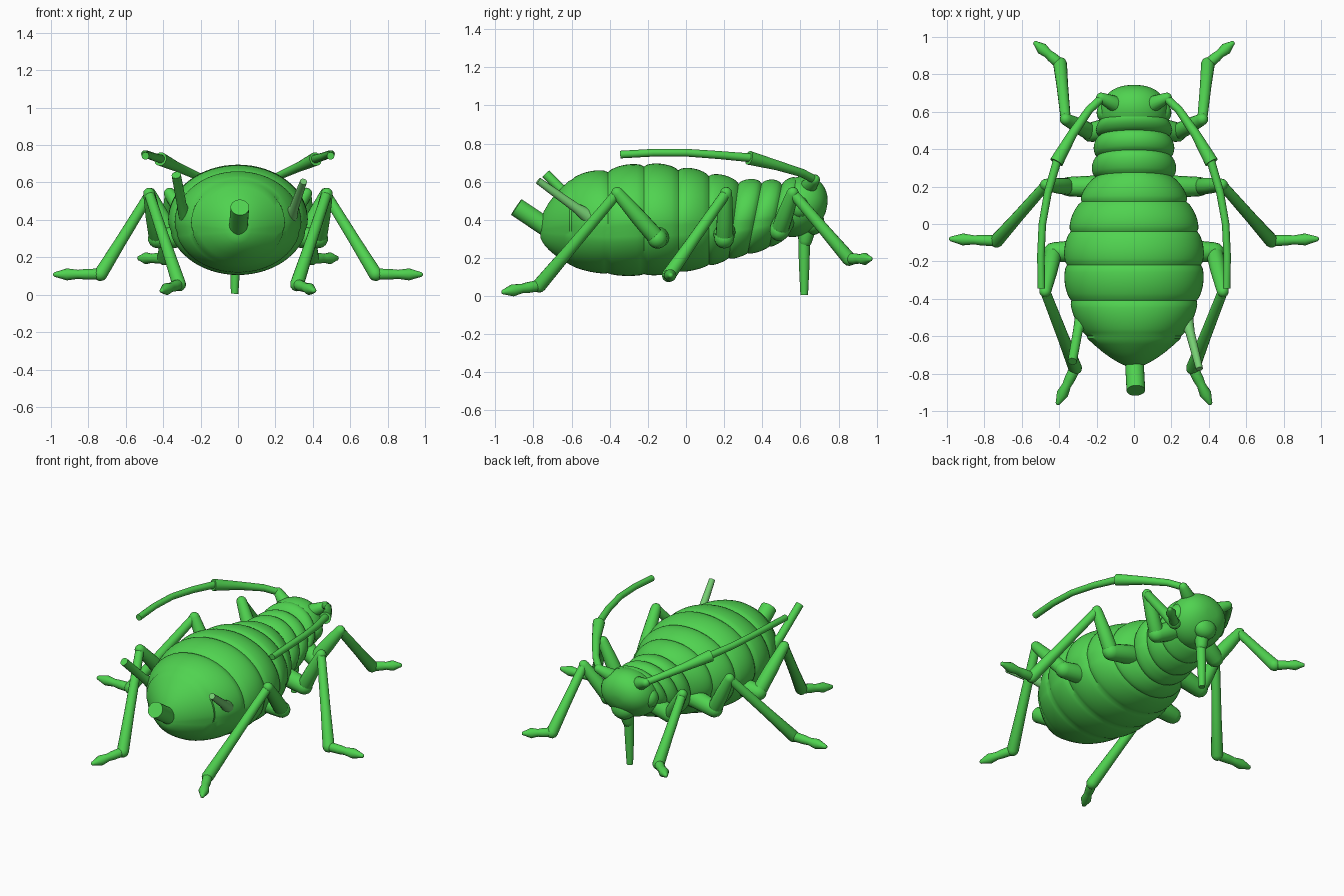
import bpy, bmesh, math
from mathutils import Vector

cube = bpy.data.objects.get("Cube")
if cube:
    bpy.data.objects.remove(cube, do_unlink=True)


def make_material(name, rgb):
    mat = bpy.data.materials.new(name)
    mat.use_nodes = True
    mat.diffuse_color = (*rgb, 1)
    mat.node_tree.nodes["Principled BSDF"].inputs["Base Color"].default_value = (*rgb, 1)
    return mat


GREEN = make_material("leaf green", (0.08, 0.65, 0.08))
PALE = make_material("pale green", (0.18, 0.62, 0.17))


def loft(name, rings, mat=GREEN):
    """Skin a list of closed rings and cap both ends."""
    bm = bmesh.new()
    loops = [[bm.verts.new(p) for p in ring] for ring in rings]
    n = len(loops[0])
    for a, b in zip(loops, loops[1:]):
        for i in range(n):
            j = (i + 1) % n
            bm.faces.new((a[i], a[j], b[j], b[i]))
    bm.faces.new(loops[0])
    bm.faces.new(loops[-1])
    bmesh.ops.recalc_face_normals(bm, faces=bm.faces)
    mesh = bpy.data.meshes.new(name)
    bm.to_mesh(mesh)
    bm.free()
    obj = bpy.data.objects.new(name, mesh)
    bpy.context.collection.objects.link(obj)
    mesh.materials.append(mat)
    bpy.ops.object.select_all(action="DESELECT")
    bpy.context.view_layer.objects.active = obj
    obj.select_set(True)
    bpy.ops.object.shade_smooth_by_angle(angle=math.radians(40))
    return obj


def tube(name, points, radii, round_ends=True, mat=GREEN, sides=16):
    """Round limb through points, with a radius at each one."""
    pts = [Vector(p) for p in points]
    first = (pts[1] - pts[0]).normalized()
    last = (pts[-1] - pts[-2]).normalized()
    stations = list(zip(pts, radii))
    if round_ends:
        steps = [math.radians(a) for a in (80, 55, 28)]
        r0, r1 = radii[0], radii[-1]
        head = [(pts[0] - first * r0 * math.sin(a), r0 * math.cos(a)) for a in steps]
        tail = [(pts[-1] + last * r1 * math.sin(a), r1 * math.cos(a)) for a in reversed(steps)]
        stations = head + stations + tail
    rings = []
    side = first.orthogonal().normalized()
    for k, (p, r) in enumerate(stations):
        before = stations[max(k - 1, 0)][0]
        after = stations[min(k + 1, len(stations) - 1)][0]
        d = (after - before).normalized()
        side = (side - d * side.dot(d)).normalized()
        up = d.cross(side)
        angles = [math.tau * i / sides for i in range(sides)]
        rings.append([p + (side * math.cos(a) + up * math.sin(a)) * r for a in angles])
    return loft(name, rings, mat)


def ball(name, center, size):
    """Ellipsoid lofted along y."""
    c, rings = Vector(center), []
    for k in range(1, 12):
        t = math.pi * k / 12
        rings.append([c + Vector((size[0] * math.sin(t) * math.cos(a), -size[1] * math.cos(t),
                                  size[2] * math.sin(t) * math.sin(a)))
                      for a in [math.tau * i / 20 for i in range(20)]])
    return loft(name, rings)


# Body: creases as (y, half width, bottom, top), with a swelling between each pair
creases = [(-0.60, 0.25, 0.16, 0.61), (-0.41, 0.335, 0.12, 0.65), (-0.22, 0.358, 0.115, 0.68),
           (-0.04, 0.338, 0.13, 0.66), (0.12, 0.28, 0.165, 0.63), (0.25, 0.205, 0.2, 0.59),
           (0.36, 0.197, 0.225, 0.59), (0.47, 0.185, 0.26, 0.585), (0.56, 0.17, 0.31, 0.61)]


def body_ring(y, w, lo, hi, pinch=0.015):
    mid, half = (lo + hi) / 2, (hi - lo) / 2
    shear = 0.2 * max(0, min(1, (y - 0.12) / 0.2))
    ring = []
    for i in range(64):
        a = math.tau * i / 64
        # shallow groove under the edge of the back plates
        edge = math.asin(math.sin(a))
        s = 1 - pinch * math.exp(-((edge + 0.2) / 0.07) ** 2)
        z = mid + half * math.sin(a) * s
        ring.append((w * math.cos(a) * s, y + shear * (z - mid), z))
    return ring


rings = []
# Pointed rear end
for t in (0.04, 0.14, 0.3, 0.5, 0.75, 0.93):
    k = t ** 0.5
    rings.append(body_ring(-0.77 + 0.17 * t, 0.262 * t ** 0.65, 0.34 - 0.18 * k, 0.34 + 0.275 * k))
for a, b in zip(creases, creases[1:]):
    for step in range(10):
        t = step / 10
        y, w, lo, hi = [p + (q - p) * t for p, q in zip(a, b)]
        swell = 0.024 * math.sin(math.pi * t) ** 0.6
        rings.append(body_ring(y, w + swell, lo - swell * 0.5, hi + swell))
rings.append(body_ring(*creases[-1]))
loft("segmented_body", rings)

# Head, brow and mouth
rings = []
for step in range(1, 18):
    t = -0.6 + 2.17 * step / 18.2
    c = math.cos(t)
    rings.append(body_ring(0.59 + 0.15 * math.sin(t), 0.182 * c ** 0.8,
                           0.465 - 0.155 * c, 0.465 + 0.165 * c, 0))
loft("head", rings)
ball("mouth_bump", (0, 0.665, 0.39), (0.08, 0.06, 0.07))
tube("beak_base", [(0, 0.64, 0.38), (-0.01, 0.625, 0.29)], [0.05, 0.036])
tube("beak", [(-0.01, 0.62, 0.33), (-0.015, 0.62, 0.17), (-0.018, 0.62, 0.005)],
     [0.032, 0.028, 0.02], False)

# Tail tube
tube("tail_tube", [(0, -0.70, 0.34), (0.01, -0.89, 0.467)], [0.05, 0.05], False, sides=24)

# Legs: hip inside body, hip end, knee, ankle, toe
legs = {
    "hind": [(0.2, -0.14, 0.32), (0.43, -0.15, 0.3), (0.475, -0.36, 0.54),
             (0.315, -0.77, 0.055), (0.405, -0.955, 0.022)],
    "middle": [(0.1, 0.2, 0.36), (0.35, 0.2, 0.3), (0.47, 0.21, 0.54),
               (0.735, -0.09, 0.11), (0.975, -0.08, 0.108)],
    "fore": [(0.08, 0.52, 0.42), (0.23, 0.49, 0.34), (0.365, 0.56, 0.54),
             (0.395, 0.855, 0.195), (0.525, 0.965, 0.195)],
}
for side_name, s in (("left", 1), ("right", -1)):
    def flip(p):
        return Vector((p[0] * s, p[1], p[2]))

    for leg, joints in legs.items():
        root, hip, knee, ankle, toe = [flip(p) for p in joints]
        label = side_name + "_" + leg
        tube(label + "_hip", [root, hip], [0.065, 0.052])
        tube(label + "_thigh", [hip, hip.lerp(knee, 0.5), knee], [0.046, 0.042, 0.032])
        tube(label + "_shin", [knee, knee.lerp(ankle, 0.6), ankle], [0.027, 0.031, 0.037])
        tube(label + "_foot", [ankle, ankle.lerp(toe, 0.35), ankle.lerp(toe, 0.5),
                               ankle.lerp(toe, 0.75), toe],
             [0.03, 0.028, 0.024, 0.032, 0.014])

    # Eyes and feelers
    ball(side_name + "_eye", flip((0.15, 0.595, 0.47)), (0.05, 0.055, 0.06))
    tube(side_name + "_feeler_base", [flip((0.1, 0.64, 0.57)), flip((0.175, 0.675, 0.61))],
         [0.045, 0.028])
    tube(side_name + "_feeler_lower",
         [flip(p) for p in [(0.17, 0.675, 0.61), (0.24, 0.61, 0.645), (0.33, 0.48, 0.685),
                            (0.415, 0.33, 0.725)]], [0.022, 0.022, 0.026, 0.037], False)
    tube(side_name + "_feeler_upper",
         [flip(p) for p in [(0.41, 0.34, 0.725), (0.46, 0.17, 0.74), (0.49, 0, 0.752),
                            (0.498, -0.17, 0.752), (0.495, -0.345, 0.742)]],
         [0.023, 0.021, 0.02, 0.02, 0.02], False)

# Back tubes, slightly uneven
tube("left_back_tube", [(0.275, -0.5, 0.41), (0.3, -0.58, 0.465), (0.35, -0.775, 0.605)],
     [0.042, 0.025, 0.019], False, PALE)
tube("right_back_tube", [(-0.275, -0.5, 0.41), (-0.3, -0.57, 0.475), (-0.33, -0.735, 0.64)],
     [0.042, 0.026, 0.025], False)
